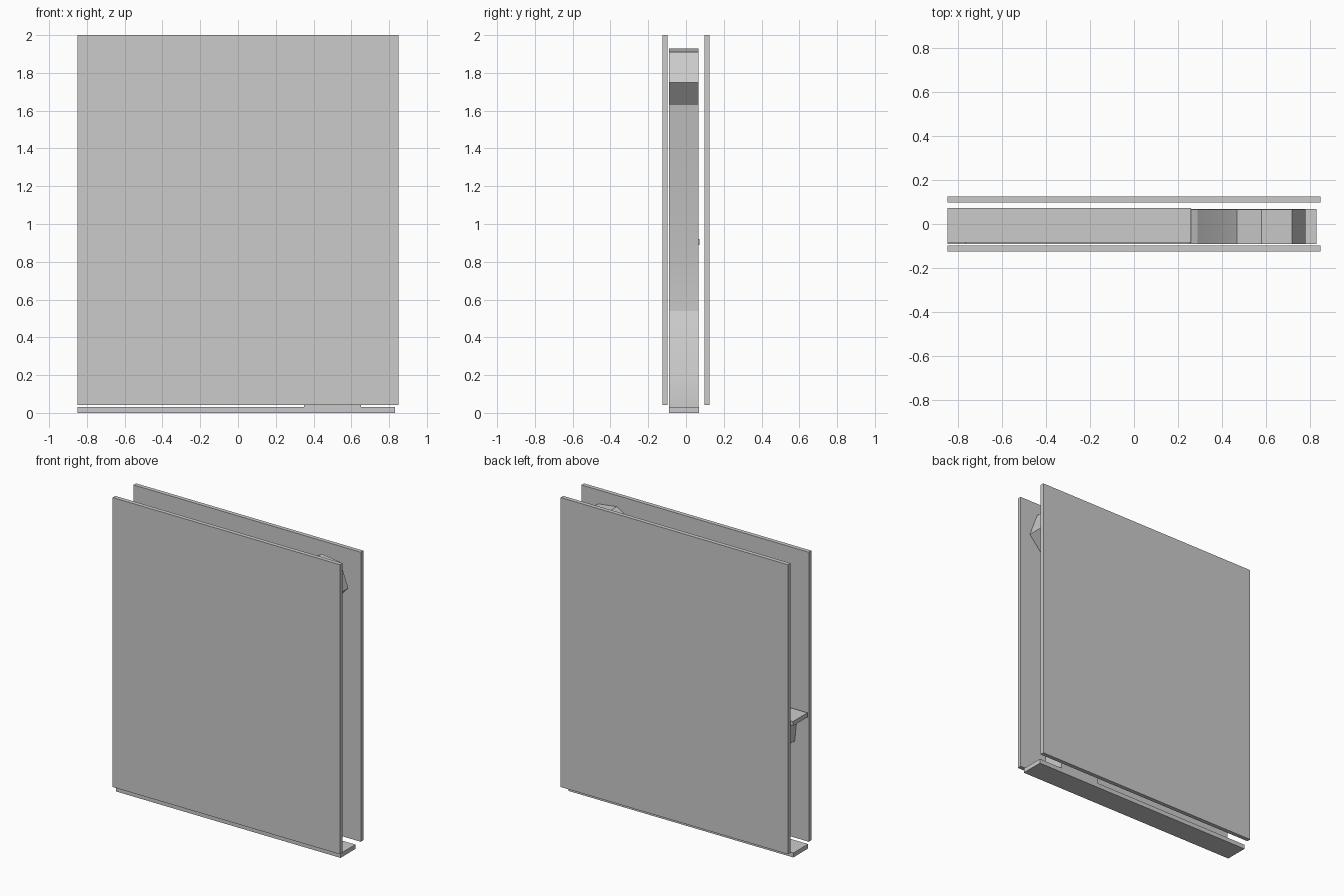
import bpy, bmesh, math
from mathutils import Vector

if "Cube" in bpy.data.objects:
    bpy.data.objects.remove(bpy.data.objects["Cube"])


def box(name, x0, x1, y0, y1, z0, z1):
    bm = bmesh.new()
    bmesh.ops.create_cube(bm, size=1)
    for v in bm.verts:
        v.co = Vector(((x0 + x1) / 2 + v.co.x * (x1 - x0),
                       (y0 + y1) / 2 + v.co.y * (y1 - y0),
                       (z0 + z1) / 2 + v.co.z * (z1 - z0)))
    return finish(name, bm)


def finish(name, bm):
    bmesh.ops.recalc_face_normals(bm, faces=bm.faces)
    mesh = bpy.data.meshes.new(name)
    bm.to_mesh(mesh)
    bm.free()
    obj = bpy.data.objects.new(name, mesh)
    bpy.context.collection.objects.link(obj)
    return obj


def arc(p0, p1, p2, p3, steps=10):
    # cubic curve in the x-z plane
    pts = []
    for i in range(steps + 1):
        t = i / steps
        u = 1 - t
        pts.append(tuple(u**3 * a + 3 * u * u * t * b + 3 * u * t * t * c + t**3 * d
                         for a, b, c, d in zip(p0, p1, p2, p3)))
    return pts


def extrude_profile(name, pts, y0, y1):
    bm = bmesh.new()
    face = bm.faces.new([bm.verts.new((x, y0, z)) for x, z in pts])
    out = bmesh.ops.extrude_face_region(bm, geom=[face])
    verts = [g for g in out["geom"] if isinstance(g, bmesh.types.BMVert)]
    bmesh.ops.translate(bm, verts=verts, vec=(0, y1 - y0, 0))
    return finish(name, bm)


# Large flat panels on both sides
for label, y in (("front", -0.111), ("back", 0.111)):
    box(label + "_side_panel", -0.85, 0.85, y - 0.014, y + 0.014, 0.043, 2.0)

# Floor plate and cantilevered shelf
box("base_plate", -0.85, 0.83, -0.09, 0.068, 0.0, 0.03)
box("shelf", -0.85, 0.26, -0.084, 0.072, 0.89, 0.92)

# Pedestal body: foot, curved back, angular head, curved front, shelf arm
profile = [(0.35, 0.03), (0.65, 0.03), (0.65, 0.18)]
profile += arc((0.52, 0.54), (0.52, 0.8), (0.59, 1.2), (0.67, 1.63))
profile += [(0.78, 1.75), (0.72, 1.91), (0.58, 1.928)]
profile += arc((0.47, 1.86), (0.40, 1.65), (0.33, 1.25), (0.29, 0.94))
profile += [(0.255, 0.89), (-0.77, 0.89)]
profile += arc((-0.75, 0.70), (-0.3, 0.68), (0.30, 0.72), (0.35, 0.18))
body = extrude_profile("pedestal_body", profile, -0.09, 0.065)

bpy.context.view_layer.objects.active = body
body.select_set(True)
bpy.ops.object.shade_smooth_by_angle(angle=math.radians(20))
